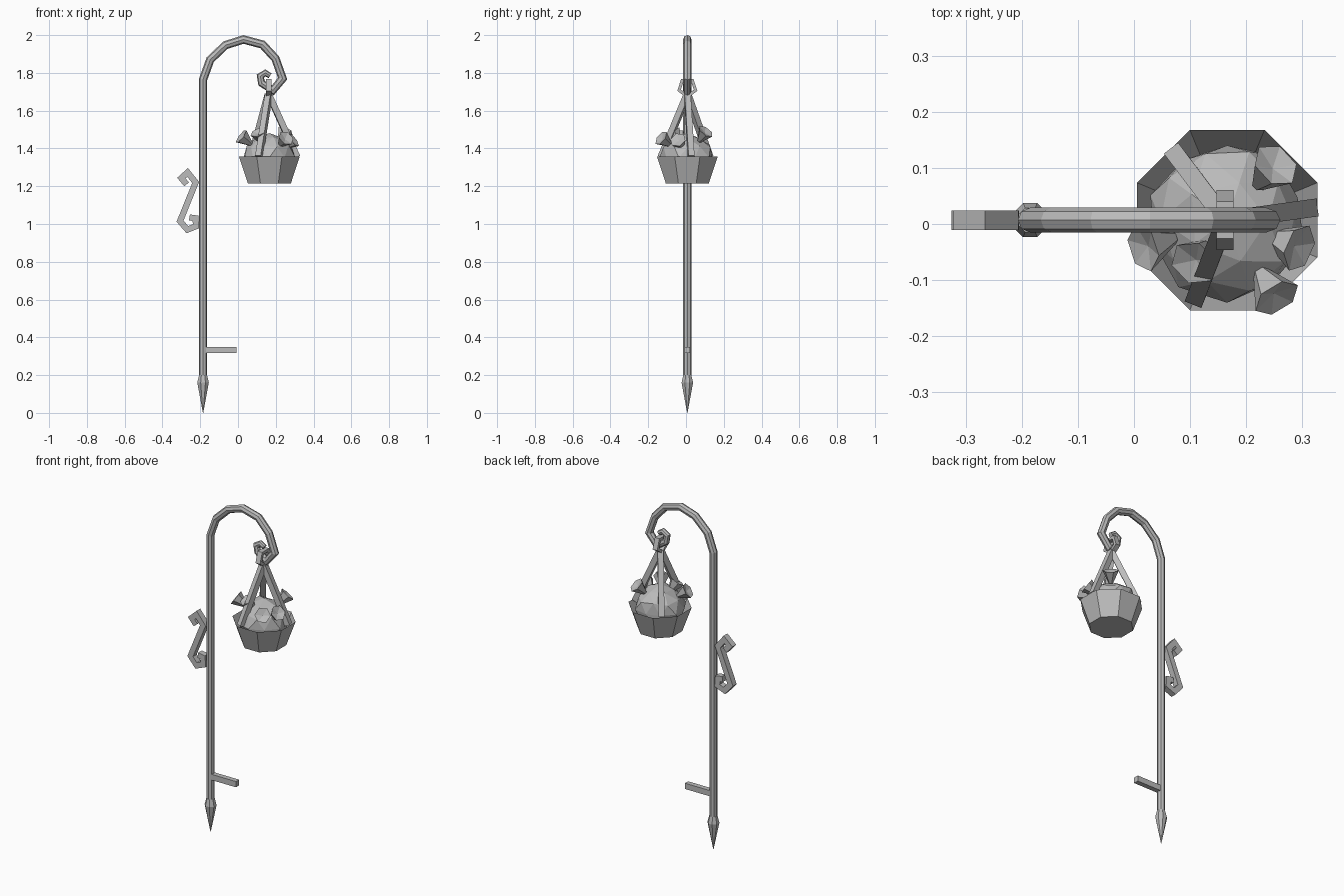
import bpy, bmesh, math
from mathutils import Vector, Matrix

cube = bpy.data.objects.get("Cube")
if cube:
    bpy.data.objects.remove(cube, do_unlink=True)

YC = 0.007                        # depth of the middle plane
BASKET = Vector((0.166, YC, 0))   # basket axis

grey = bpy.data.materials.new("plain_grey")
grey.use_nodes = True
grey.diffuse_color = (0.5, 0.5, 0.5, 1)
grey.node_tree.nodes["Principled BSDF"].inputs["Base Color"].default_value = (0.5, 0.5, 0.5, 1)


def finish(name, bm):
    bmesh.ops.recalc_face_normals(bm, faces=bm.faces)
    mesh = bpy.data.meshes.new(name)
    bm.to_mesh(mesh)
    bm.free()
    mesh.materials.append(grey)
    obj = bpy.data.objects.new(name, mesh)
    bpy.context.collection.objects.link(obj)
    return obj


def skin(bm, rings, cap=True):
    """Join equal rings of points with quads."""
    rows = [[bm.verts.new(p) for p in ring] for ring in rings]
    n = len(rows[0])
    for a, b in zip(rows, rows[1:]):
        for i in range(n):
            j = (i + 1) % n
            bm.faces.new((a[i], a[j], b[j], b[i]))
    if cap:
        bm.faces.new(rows[0])
        bm.faces.new(rows[-1])
    return rows


def sweep(name, path, section, tip=1.0, taper_from=99):
    """Sweep a section along a mitred path of (x, z) points."""
    pts = [Vector(p) for p in path]
    rings = []
    for i, p in enumerate(pts):
        d1 = (p - pts[i - 1]).normalized() if i else (pts[1] - p).normalized()
        d2 = (pts[i + 1] - p).normalized() if i < len(pts) - 1 else d1
        t = (d1 + d2).normalized()
        mitre = 1 / max(t.dot(d1), 0.6)
        k = 1.0
        if i > taper_from:
            k = 1 + (tip - 1) * (i - taper_from) / (len(pts) - 1 - taper_from)
        rings.append([(p.x - t.y * u * mitre * k, YC + v * k, p.y + t.x * u * mitre * k)
                      for u, v in section])
    bm = bmesh.new()
    skin(bm, rings)
    return finish(name, bm)


def circle(n, r, phase=0.0):
    return [(r * math.cos(phase + math.tau * i / n), r * math.sin(phase + math.tau * i / n))
            for i in range(n)]


def rect(u, v):
    return [(u, v), (-u, v), (-u, -v), (u, -v)]


def lathe(name, profile, n, centre, phase, cap_top=True):
    """Turn (radius, z) points around a vertical axis."""
    bm = bmesh.new()
    rows = skin(bm, [[(centre.x + x, centre.y + y, z) for x, y in circle(n, r, phase)]
                     for r, z in profile], cap=False)
    bm.faces.new(rows[0])
    if cap_top:
        bm.faces.new(rows[-1])
    return finish(name, bm)


# Post, arch and curled hook in one tube
hook_path = [(-0.185, 0.18), (-0.185, 1.765), (-0.147, 1.87), (-0.066, 1.947),
             (0.029, 1.977), (0.13, 1.95), (0.198, 1.876), (0.236, 1.77),
             (0.185, 1.708), (0.125, 1.745), (0.118, 1.783), (0.145, 1.8), (0.17, 1.785)]
sweep("post_and_hook", hook_path, circle(8, 0.022), 0.65, 7)

# Ground spike
lathe("ground_spike", [(0.001, 0), (0.033, 0.16), (0.023, 0.2)], 8,
      Vector((-0.185, YC, 0)), math.pi / 8)

# Foot peg
sweep("foot_peg", [(-0.185, 0.333), (-0.008, 0.333)], rect(0.017, 0.015))

# Scroll ornament
scroll = [(-0.272, 1.21), (-0.3, 1.243), (-0.267, 1.273), (-0.224, 1.22),
          (-0.307, 1.015), (-0.268, 0.97), (-0.222, 0.988), (-0.225, 1.03), (-0.257, 1.035)]
sweep("scroll_ornament", scroll, rect(0.016, 0.0175))

# Ring hanging from the hook, point down
bm = bmesh.new()
loops = []
for i in range(5):
    a = math.tau * i / 5 - math.pi / 2
    out = Vector((0, math.cos(a), math.sin(a)))
    mid = Vector((0.162, YC, 1.722)) + out * 0.046
    loops.append([mid + out * u + Vector((v, 0, 0)) for u, v in rect(0.01, 0.015)])
skin(bm, loops + loops[:1], cap=False)
bmesh.ops.remove_doubles(bm, verts=bm.verts, dist=0.0001)
finish("hanging_ring", bm)

# Open basket
lathe("basket", [(0.123, 1.214), (0.174, 1.357)], 8, BASKET, math.pi / 8, cap_top=False)

# Three hanger rods
for k in range(3):
    a = math.radians(8 + 120 * k)
    top = Vector((0.163, YC, 1.685))
    foot = BASKET + Vector((0.148 * math.cos(a), 0.148 * math.sin(a), 1.355))
    side = Vector((-math.sin(a), math.cos(a), 0))
    up = side.cross((foot - top).normalized())
    bm = bmesh.new()
    skin(bm, [[p + side * u + up * v for u, v in rect(0.016, 0.016)] for p in (top, foot)])
    finish(f"hanger_rod_{k + 1}", bm)

# Faceted foliage mound
bm = bmesh.new()
bmesh.ops.create_icosphere(bm, subdivisions=2, radius=0.14)
for i, v in enumerate(bm.verts):
    v.co *= 1 + 0.06 * math.sin(i * 2.4)
    v.co.z *= 0.87
bmesh.ops.translate(bm, verts=bm.verts, vec=BASKET + Vector((0, 0, 1.352)))
finish("foliage", bm)

# Flowers: six-sided cups facing outward
flowers = [(0.024, -0.04, 1.458), (0.25, -0.125, 1.45), (0.287, -0.04, 1.44),
           (0.248, 0.1, 1.483), (0.11, -0.065, 1.478)]
for k, spot in enumerate(flowers):
    head = Vector(spot)
    axis = (head - BASKET - Vector((0, 0, 1.35))).normalized()
    bm = bmesh.new()
    rows = skin(bm, [[(x, y, z) for x, y in circle(6, r, k)]
                     for r, z in ((0.012, -0.06), (0.034, -0.012), (0.044, 0.01))], cap=False)
    bm.faces.new(rows[0])
    centre = bm.verts.new((0, 0, -0.002))
    for i in range(6):
        bm.faces.new((rows[-1][i], rows[-1][(i + 1) % 6], centre))
    turn = axis.to_track_quat('Z', 'Y').to_matrix().to_4x4()
    bmesh.ops.transform(bm, verts=bm.verts, matrix=Matrix.Translation(head) @ turn)
    finish(f"flower_{k + 1}", bm)
